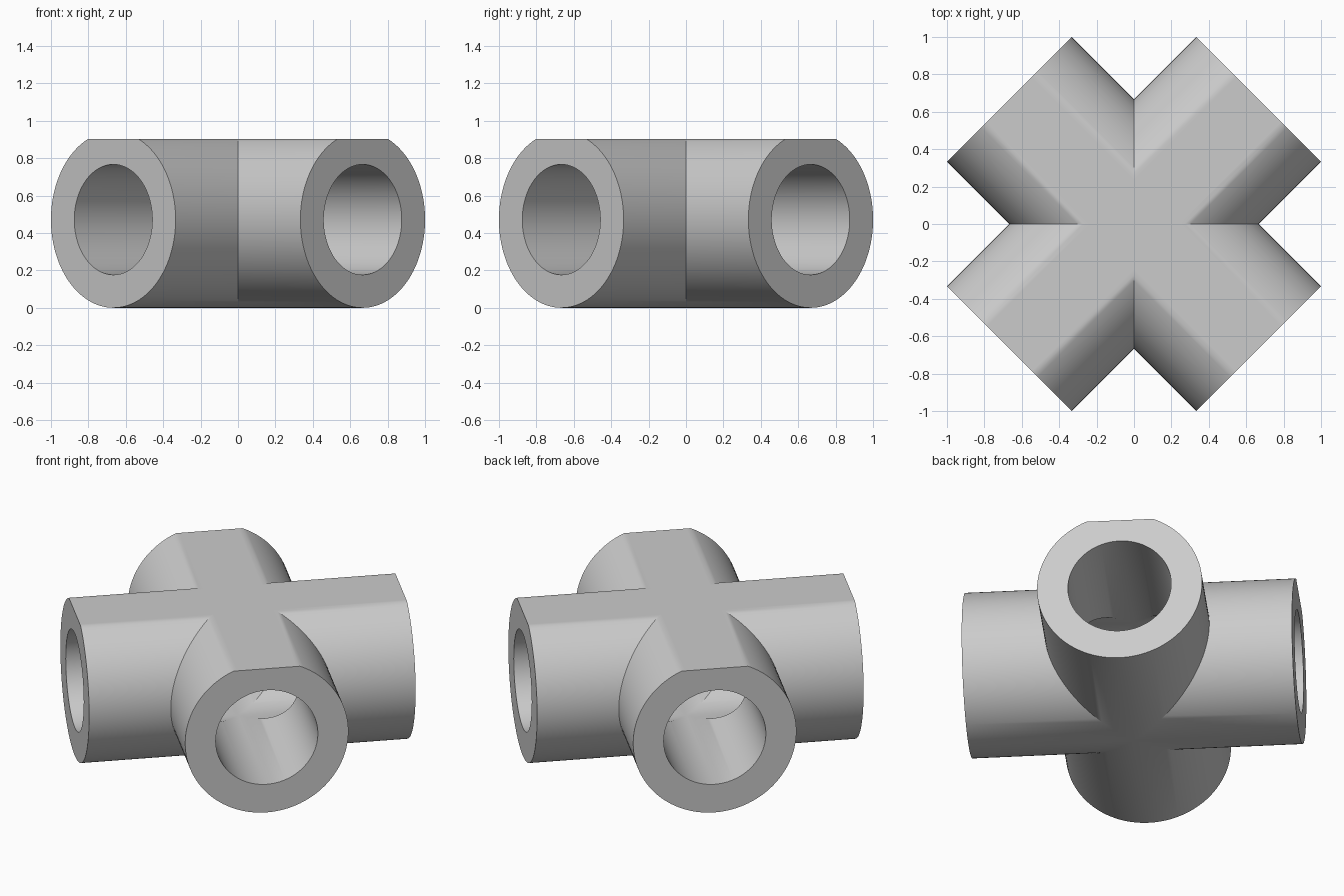
import bpy, bmesh
from math import sin, cos, pi, radians
from mathutils import Matrix, Vector

cube = bpy.data.objects.get("Cube")
if cube:
    bpy.data.objects.remove(cube, do_unlink=True)

SIDES = 120
REACH = 0.943      # centre to arm mouth
OUTER = 0.4714     # tube radius
BORE = 0.295       # hole radius
FLAT = OUTER * sin(radians(66))   # height of the flat top above the axis


def profile(radius, top):
    """Circle in the (across, up) plane, levelled off at the top."""
    angles = [2 * pi * i / SIDES for i in range(SIDES)]
    return [(radius * cos(a), min(radius * sin(a), top)) for a in angles]


def add_arm(bm, turn):
    """One hollow arm, mitred at the centre against its neighbours."""
    def ring(points, along):
        return [bm.verts.new(turn @ Vector((along(u), u, z + OUTER))) for u, z in points]

    outside, inside = profile(OUTER, FLAT), profile(BORE, BORE)
    rings = [ring(outside, abs), ring(outside, lambda u: REACH),
             ring(inside, lambda u: REACH), ring(inside, abs)]
    # Tube wall, mouth ring and bore wall
    for a, b in zip(rings, rings[1:]):
        for i in range(SIDES):
            j = (i + 1) % SIDES
            corners = [a[i], a[j], b[j], b[i]]
            bm.faces.new(corners)


# Four arms on the diagonals, welded along their mitres
bm = bmesh.new()
for quarter in range(4):
    add_arm(bm, Matrix.Rotation(pi / 4 + quarter * pi / 2, 3, 'Z'))
bmesh.ops.remove_doubles(bm, verts=bm.verts, dist=0.0005)
bmesh.ops.recalc_face_normals(bm, faces=bm.faces)
mesh = bpy.data.meshes.new("cross_pipe_fitting")
bm.to_mesh(mesh)
bm.free()

fitting = bpy.data.objects.new("cross_pipe_fitting", mesh)
bpy.context.collection.objects.link(fitting)

# Plain grey
grey = bpy.data.materials.new("light_grey")
grey.use_nodes = True
colour = (0.6, 0.6, 0.6, 1)
grey.diffuse_color = colour
grey.node_tree.nodes["Principled BSDF"].inputs["Base Color"].default_value = colour
mesh.materials.append(grey)

# Smooth walls, sharp mouths and mitres
bpy.ops.object.select_all(action='DESELECT')
fitting.select_set(True)
bpy.context.view_layer.objects.active = fitting
bpy.ops.object.shade_smooth_by_angle(angle=radians(30))
